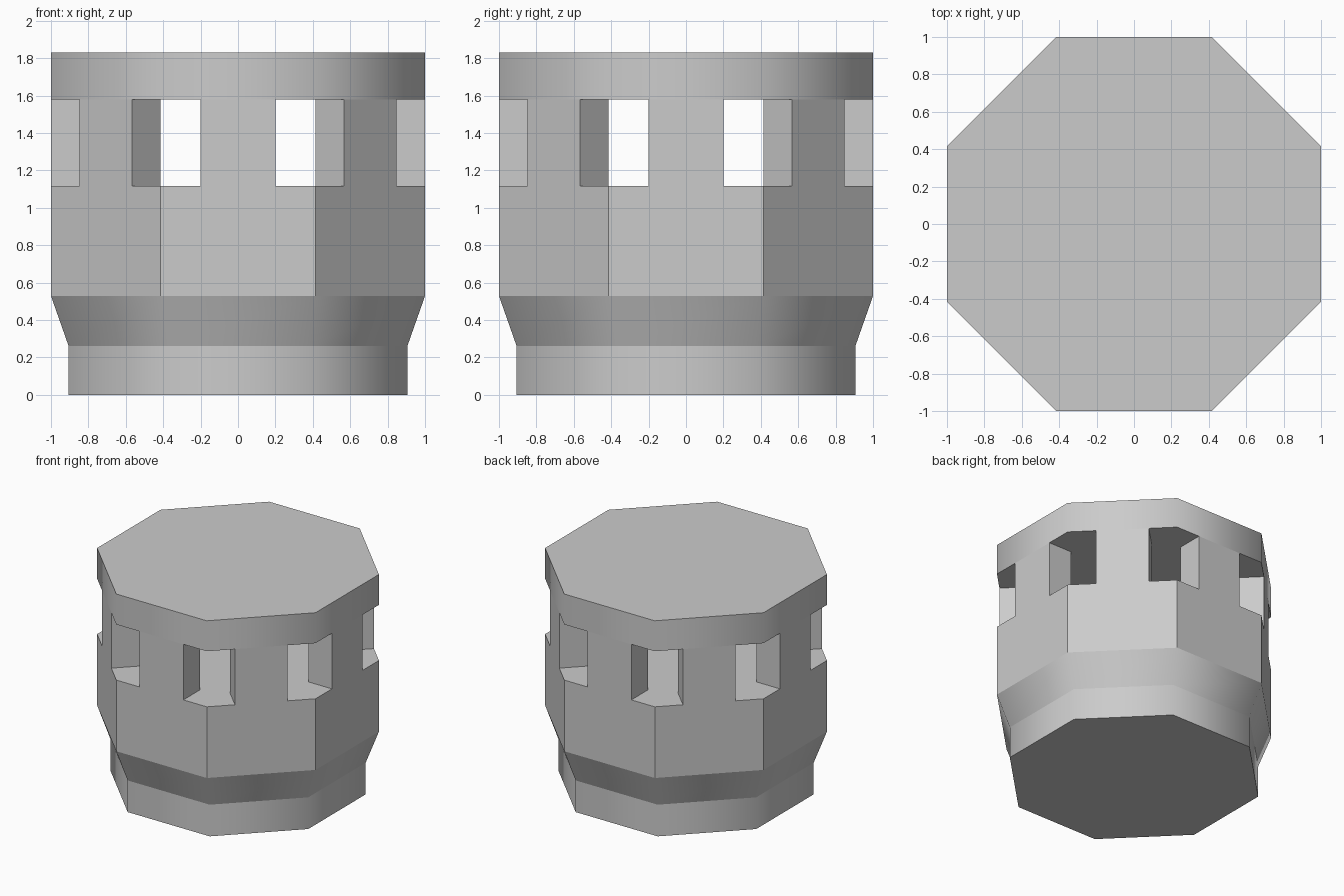
import bpy, bmesh
from math import pi, cos, sin

if "Cube" in bpy.data.objects:
    bpy.data.objects.remove(bpy.data.objects["Cube"])

SIDES = 8
Z_FLOOR, Z_CEIL, Z_TOP = 1.118, 1.578, 1.83


def finish(bm, name):
    mesh = bpy.data.meshes.new(name)
    bm.to_mesh(mesh)
    bm.free()
    obj = bpy.data.objects.new(name, mesh)
    bpy.context.collection.objects.link(obj)
    return obj


def octagon_loft(name, profile, smooth_bands):
    """Capped octagonal solid from (apothem, z) rings; listed bands are smooth."""
    bm = bmesh.new()
    rings = []
    for apothem, z in profile:
        r = apothem / cos(pi / SIDES)
        angles = [(i + 0.5) * 2 * pi / SIDES for i in range(SIDES)]
        rings.append([bm.verts.new((r * cos(a), r * sin(a), z)) for a in angles])
    for band, (low, high) in enumerate(zip(rings, rings[1:])):
        for i in range(SIDES):
            j = (i + 1) % SIDES
            face = bm.faces.new((low[i], low[j], high[j], high[i]))
            face.smooth = band in smooth_bands
    bm.faces.new(rings[0][::-1])
    bm.faces.new(rings[-1])
    # Keep every horizontal ring crisp
    for e in bm.edges:
        if abs(e.verts[0].co.z - e.verts[1].co.z) < 1e-5:
            e.smooth = False
    return finish(bm, name)


# Foot, flared collar and main body in one solid
octagon_loft("tower_body",
             [(0.906, 0), (0.906, 0.262), (1, 0.529), (1, Z_FLOOR)], {0, 1})

# Flat roof slab
octagon_loft("roof_slab", [(1, Z_CEIL), (1, Z_TOP)], {0})

# One pillar centred on each side, leaving openings at the corners
bm = bmesh.new()
outer, inner, half = 1.0, 0.785, 0.2
for i in range(SIDES):
    a = i * 2 * pi / SIDES
    foot = [(outer, -half), (outer, half), (inner, half), (inner, -half)]
    low, high = [[bm.verts.new((x * cos(a) - y * sin(a),
                                x * sin(a) + y * cos(a), z)) for x, y in foot]
                 for z in (Z_FLOOR, Z_CEIL)]
    for k in range(4):
        n = (k + 1) % 4
        bm.faces.new((low[k], low[n], high[n], high[k]))
finish(bm, "window_pillars")
